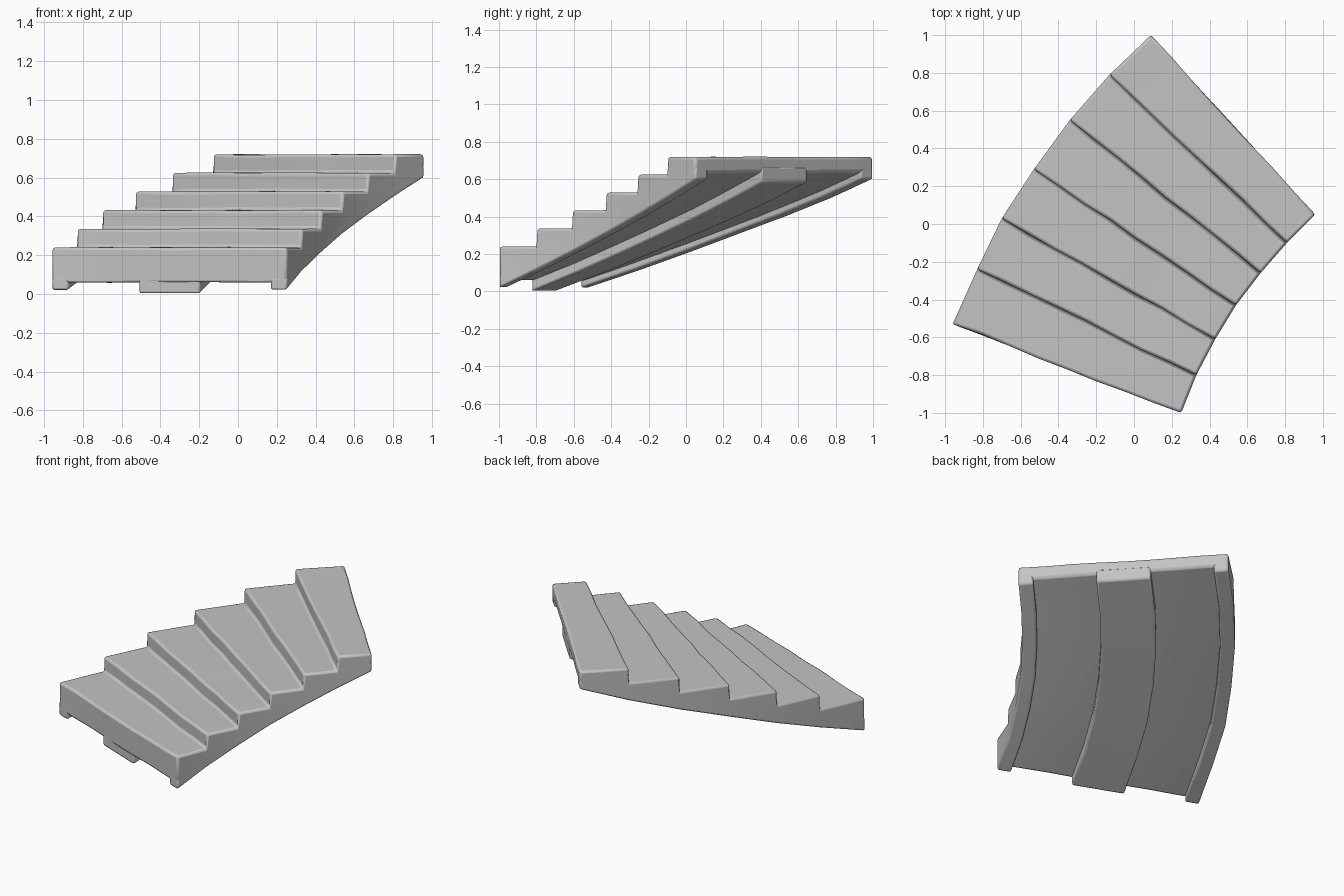
import bpy
import bmesh
from mathutils import Vector, noise

cube = bpy.data.objects.get("Cube")
if cube:
    bpy.data.objects.remove(cube, do_unlink=True)

stone = bpy.data.materials.new("light grey stone")
stone.use_nodes = True
GREY = (0.55, 0.55, 0.55, 1)
stone.diffuse_color = GREY
stone.node_tree.nodes["Principled BSDF"].inputs["Base Color"].default_value = GREY

# Ends of each riser line on the outer and inner curve
OUTER = [(-.96, -.53), (-.83, -.24), (-.70, .03), (-.53, .29), (-.34, .55), (-.13, .79), (.09, 1)]
INNER = [(.25, -1), (.33, -.80), (.43, -.61), (.54, -.43), (.67, -.26), (.81, -.10), (.96, .05)]
STEPS = 6
FIRST_TREAD, RISE, SLOPE = 0.24, 0.096, 0.097


def point(row, u, z):
    """Point on a riser line, u running from the outer to the inner curve."""
    a, b = Vector(OUTER[row]), Vector(INNER[row])
    p = a.lerp(b, u)
    return Vector((p.x, p.y, z))


def tread(step):
    return FIRST_TREAD + RISE * step


def loft(name, stations, profile, end_faces, bevel, wear=0):
    """Join the same closed profile at several stations across the flight."""
    bm = bmesh.new()
    rings = []
    for u in stations:
        ring = []
        for row, z in profile:
            p = point(row, u, z)
            if wear and 0 < u < 1:
                n = noise.noise_vector(p * 4)
                p += Vector((n.x, n.y, n.z * 0.4)) * wear
            ring.append(bm.verts.new(p))
        rings.append(ring)
    count = len(profile)
    for a, b in zip(rings, rings[1:]):
        for i in range(count):
            j = (i + 1) % count
            bm.faces.new((a[i], a[j], b[j], b[i]))
    for ring in (rings[0], rings[-1]):
        for face in end_faces:
            bm.faces.new([ring[i] for i in face])
    bmesh.ops.recalc_face_normals(bm, faces=bm.faces)
    mesh = bpy.data.meshes.new(name)
    bm.to_mesh(mesh)
    bm.free()
    mesh.materials.append(stone)
    obj = bpy.data.objects.new(name, mesh)
    bpy.context.collection.objects.link(obj)
    # Softly worn edges
    mod = obj.modifiers.new("worn edges", "BEVEL")
    mod.width = bevel
    mod.segments = 2
    mod.limit_method = "ANGLE"
    mod.angle_limit = 0.6
    bpy.ops.object.select_all(action="DESELECT")
    obj.select_set(True)
    bpy.context.view_layer.objects.active = obj
    bpy.ops.object.shade_smooth_by_angle(angle=0.6)
    return obj


# Stepped body: zigzag on top, sloping soffit below
top = []
for s in range(STEPS):
    top += [(s, tread(s)), (s + 1, tread(s))]
soffit = [(r, 0.055 + SLOPE * r) for r in range(STEPS, -1, -1)]
base = len(top) + STEPS          # profile index of the soffit at row 0
sides = []
for s in range(STEPS):
    face = [base - s, 2 * s, 2 * s + 1, base - s - 1]
    if s:
        face.insert(1, 2 * s - 1)
    sides.append(face)
loft("stair_flight", [i / 8 for i in range(9)], top + soffit, sides, 0.014, 0.012)


# Curved ribs running under the flight
def rib(name, u0, u1, drop):
    lower = [(r, 0.055 - drop + SLOPE * r) for r in range(STEPS + 1)]
    upper = [(r, 0.085 + SLOPE * r) for r in range(STEPS, -1, -1)]
    n = 2 * STEPS + 1
    walls = [[i, i + 1, n - i - 1, n - i] for i in range(STEPS)]
    loft(name, [u0, u1], lower + upper, walls, 0.012)


rib("outer_rib", 0, 0.07, 0.037)
rib("middle_rib", 0.37, 0.63, 0.055)
rib("inner_rib", 0.93, 1, 0.037)
